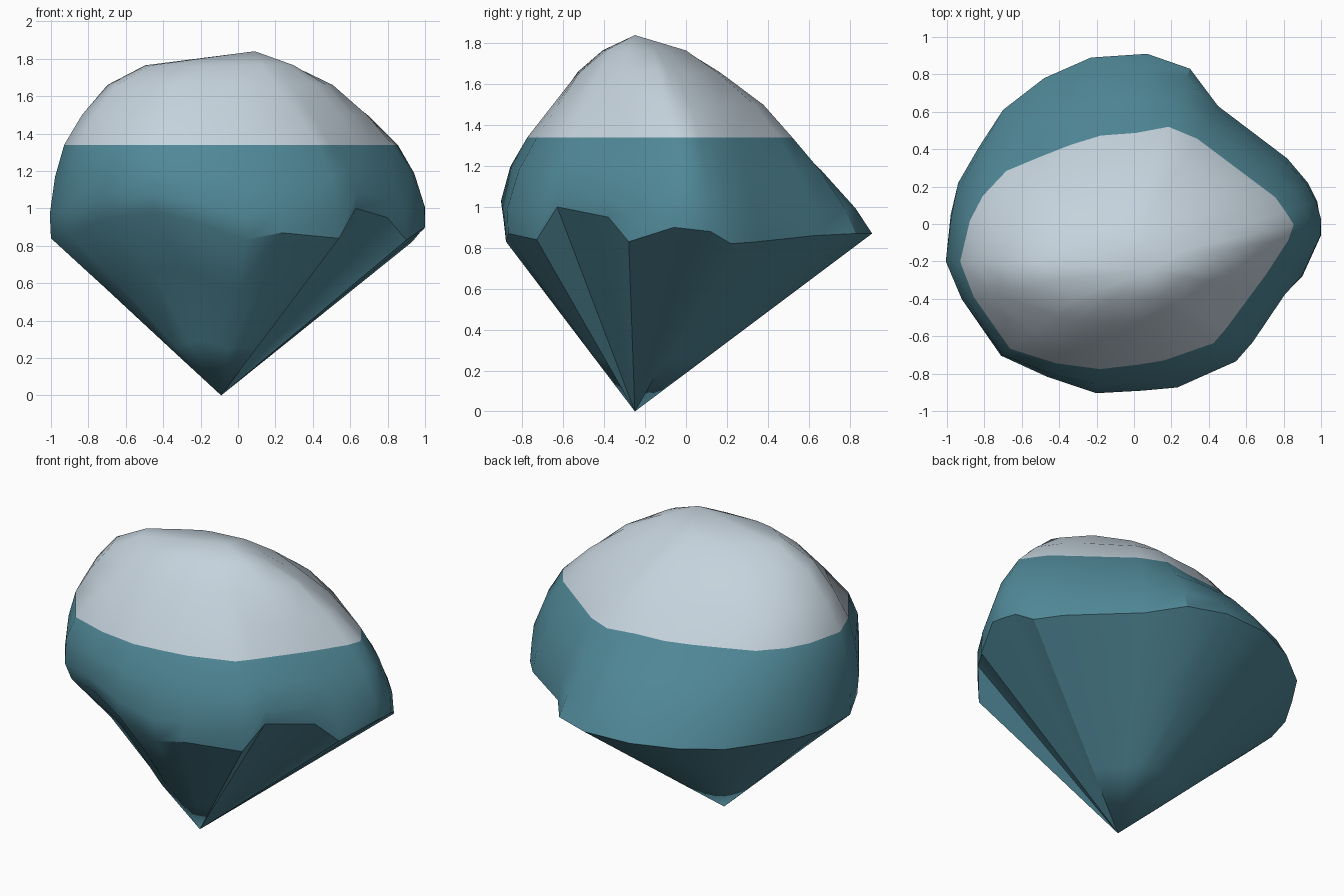
import bpy, bmesh, math
from mathutils import Vector

if "Cube" in bpy.data.objects:
    bpy.data.objects.remove(bpy.data.objects["Cube"])

APEX = Vector((-0.09, -0.25, 0.0))
C = Vector((-0.09, -0.22))

# sharp rim, counter-clockwise from the right: x, y, z
RIM = [(1, -.06, .9), (.995, .03, .89), (.98, .12, .88), (.93, .22, .82), (.82, .35, .83),
       (.45, .63, .86), (.3, .83, .87), (.07, .91, .87), (-.23, .89, .87), (-.48, .78, .86),
       (-.7, .61, .85), (-.83, .41, .845), (-.94, .22, .84), (-.98, .05, .83), (-1, -.2, .84),
       (-.91, -.4, .87), (-.68, -.68, .95), (-.45, -.79, .98), (-.2, -.89, .92), (.04, -.88, .83),
       (.23, -.87, .87), (.54, -.73, .84), (.63, -.63, 1), (.8, -.38, .95), (.9, -.28, .83)]
# outline where the pale cap starts
SEAM = [(.855, 0), (.76, .14), (.44, .38), (.24, .53), (0, .485), (-.22, .47), (-.5, .36),
        (-.74, .26), (-.87, .05), (-.93, -.2), (-.83, -.46), (-.66, -.67), (-.45, -.74),
        (-.15, -.78), (.28, -.71), (.44, -.63), (.58, -.44), (.81, -.13)]
# crown outline and plateau outline
CROWN = [(.51, -.12), (.34, .07), (.1, .17), (-.2, .13), (-.5, .03), (-.7, -.2),
         (-.62, -.42), (-.3, -.53), (.05, -.52), (.3, -.42), (.47, -.26)]
PLATEAU = [(.32, -.2), (.22, -.09), (.05, 0), (-.2, -.03), (-.5, -.2), (-.44, -.37),
           (-.2, -.41), (.1, -.4), (.25, -.34)]


def hit(outline, d, z):
    """Point at height z where a ray from the centre meets the outline."""
    for i, p in enumerate(outline):
        a, b = Vector(p) - C, Vector(outline[i - 1]) - C
        e = b - a
        den = d.x * e.y - d.y * e.x
        if abs(den) < 1e-9:
            continue
        t = (a.x * e.y - a.y * e.x) / den
        s = (a.x * d.y - a.y * d.x) / den
        if t > 0 and -1e-6 <= s <= 1 + 1e-6:
            return Vector((*(C + d * t), z))


def material(name, color):
    m = bpy.data.materials.new(name)
    m.diffuse_color = color
    m.use_nodes = True
    m.node_tree.nodes["Principled BSDF"].inputs["Base Color"].default_value = m.diffuse_color
    return m


bm = bmesh.new()
columns = []
for co in RIM:
    rim = Vector(co)
    d = (rim.xy - C).normalized()
    d3 = d.to_3d()
    seam = hit(SEAM, d, 1.34)
    crown = hit(CROWN, d, 1.66)
    top = hit(PLATEAU, d, 1.765)
    # slight hollow in the front left underside
    hollow = max(0, d.dot(Vector((-.72, -.69)))) ** 10
    low = APEX.lerp(rim, 0.3)
    mid = APEX.lerp(rim, 0.68) + Vector((-d.x, -d.y, .6)) * 0.045 * hollow
    # bulging wall
    out = 0.045 - 0.015 * max(0, d.y)
    if d.x < -.8:
        out *= 0.55
    w1 = rim.lerp(seam, 0.26) + d3 * out
    w2 = rim.lerp(seam, 0.66) + d3 * out
    shoulder = seam.lerp(crown, 0.5) + d3 * (0.02 + 0.02 * d.y)
    columns.append([bm.verts.new(p) for p in (low, mid, rim, w1, w2, seam, shoulder, crown, top)])

tip = bm.verts.new(APEX)
peak = bm.verts.new((0.09, -0.25, 1.84))
for i, a in enumerate(columns):
    b = columns[(i + 1) % len(columns)]
    bm.faces.new((tip, b[0], a[0]))
    for k in range(len(a) - 1):
        f = bm.faces.new((a[k], b[k], b[k + 1], a[k + 1]))
        f.material_index = int(k >= 5)
    bm.faces.new((a[-1], b[-1], peak)).material_index = 1
bmesh.ops.recalc_face_normals(bm, faces=bm.faces)

# smooth shading; keep the rim and underside creases sharp, except at the rounded front left
for f in bm.faces:
    f.smooth = True
for e in bm.edges:
    m = (e.verts[0].co + e.verts[1].co) / 2
    rounded = m.x < 0.0 and m.y < -0.1
    limit = 28 if m.z < 0.9 * 1.12 else 50
    e.smooth = rounded or e.calc_face_angle(0) < math.radians(limit)

mesh = bpy.data.meshes.new("boulder")
bm.to_mesh(mesh)
bm.free()
mesh.materials.append(material("teal stone", (0.08, 0.245, 0.31, 1)))
mesh.materials.append(material("pale cap", (0.56, 0.65, 0.72, 1)))
rock = bpy.data.objects.new("boulder", mesh)
bpy.context.collection.objects.link(rock)
